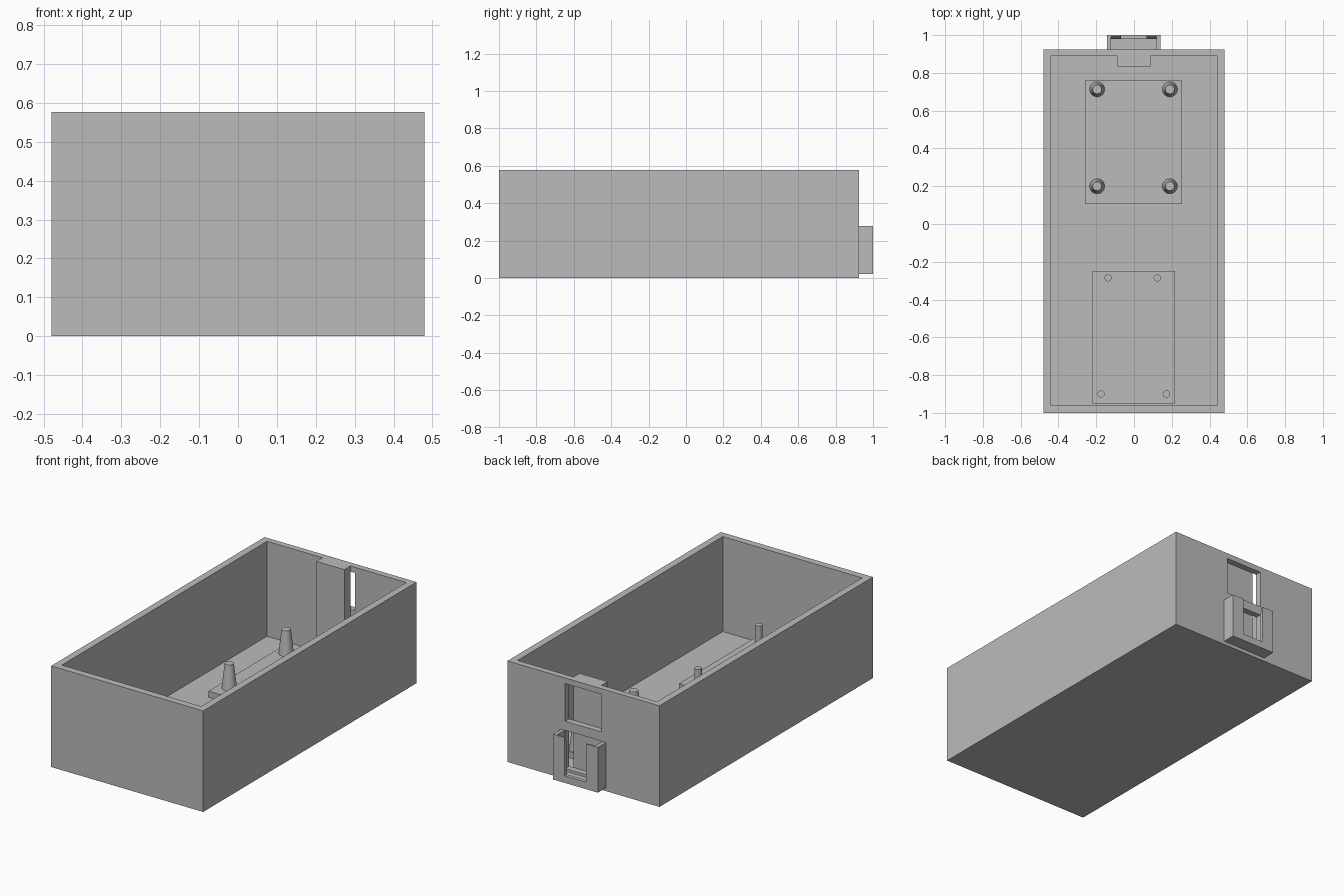
import bpy, bmesh

if "Cube" in bpy.data.objects:
    bpy.data.objects.remove(bpy.data.objects["Cube"])

grey = bpy.data.materials.new("plain_grey")
grey.diffuse_color = (0.5, 0.5, 0.5, 1)
grey.use_nodes = True
grey.node_tree.nodes["Principled BSDF"].inputs["Base Color"].default_value = grey.diffuse_color


def finish(name, bm):
    bmesh.ops.recalc_face_normals(bm, faces=bm.faces)
    me = bpy.data.meshes.new(name)
    bm.to_mesh(me)
    bm.free()
    me.materials.append(grey)
    ob = bpy.data.objects.new(name, me)
    bpy.context.collection.objects.link(ob)
    return ob


def box(name, x, y, z):
    bm = bmesh.new()
    bmesh.ops.create_cube(bm, size=1)
    for v in bm.verts:
        v.co = [lo + (c + 0.5) * (hi - lo) for c, (lo, hi) in zip(v.co, (x, y, z))]
    return finish(name, bm)


def side_prism(name, x, profile):
    """Extrude a (y, z) outline along x."""
    bm = bmesh.new()
    face = bm.faces.new([bm.verts.new((x[0], y, z)) for y, z in profile])
    new = bmesh.ops.extrude_face_region(bm, geom=[face])["geom"]
    bmesh.ops.translate(bm, vec=(x[1] - x[0], 0, 0),
                        verts=[g for g in new if isinstance(g, bmesh.types.BMVert)])
    return finish(name, bm)


def post(name, x, y, z, r_base, r_top):
    bm = bmesh.new()
    bmesh.ops.create_cone(bm, cap_ends=True, segments=32, radius1=r_base,
                          radius2=r_top, depth=z[1] - z[0])
    bmesh.ops.translate(bm, vec=(x, y, sum(z) / 2), verts=bm.verts)
    ob = finish(name, bm)
    for p in ob.data.polygons:
        p.use_smooth = len(p.vertices) == 4
    ob.data.set_sharp_from_angle(angle=0.6)


def cut(target, *cutters):
    bpy.context.view_layer.objects.active = target
    for c in cutters:
        c.hide_render = True
        m = target.modifiers.new("cut", 'BOOLEAN')
        m.operation, m.solver, m.object = 'DIFFERENCE', 'EXACT', c
        bpy.ops.object.modifier_apply(modifier=m.name)
        bpy.data.objects.remove(c)


# Open tray with two socket openings through the back wall
tray = box("tray", (-0.48, 0.48), (-1, 0.925), (0, 0.577))
cut(tray,
    box("cavity", (-0.44, 0.44), (-0.96, 0.89), (0.035, 0.7)),
    box("upper_window", (-0.115, 0.115), (0.87, 0.95), (0.33, 0.545)),
    box("lower_window", (-0.115, 0.115), (0.87, 0.95), (0.06, 0.278)))

# Rib inside the back wall, behind the openings
box("back_rib", (-0.09, 0.087), (0.835, 0.89), (0.035, 0.577))

# U-shaped holder outside the back wall
holder = box("socket_holder", (-0.143, 0.14), (0.925, 1), (0.02, 0.278))
cut(holder,
    box("pocket", (-0.121, 0.119), (0.9, 0.979), (0.045, 0.4)),
    box("front_slot", (-0.069, 0.066), (0.95, 1.1), (0.06, 0.4)),
    side_prism("lip_bevel", (-0.121, 0.119),
               [(0.96, 0.235), (0.979, 0.235), (0.992, 0.279), (0.992, 0.3), (0.96, 0.3)]))

# Rear mounting pad with four tapered posts
box("rear_pad", (-0.26, 0.255), (0.105, 0.76), (0.033, 0.07))
for x in (-0.195, 0.19):
    for y in (0.2, 0.713):
        post("tapered_post", x, y, (0.068, 0.21), 0.04, 0.024)

# Front mounting pad with four thin pins
box("front_pad", (-0.22, 0.217), (-0.95, -0.248), (0.033, 0.07))
for x, y in ((-0.137, -0.285), (0.123, -0.285), (-0.175, -0.9), (0.171, -0.9)):
    post("pin", x, y, (0.068, 0.17), 0.019, 0.019)
